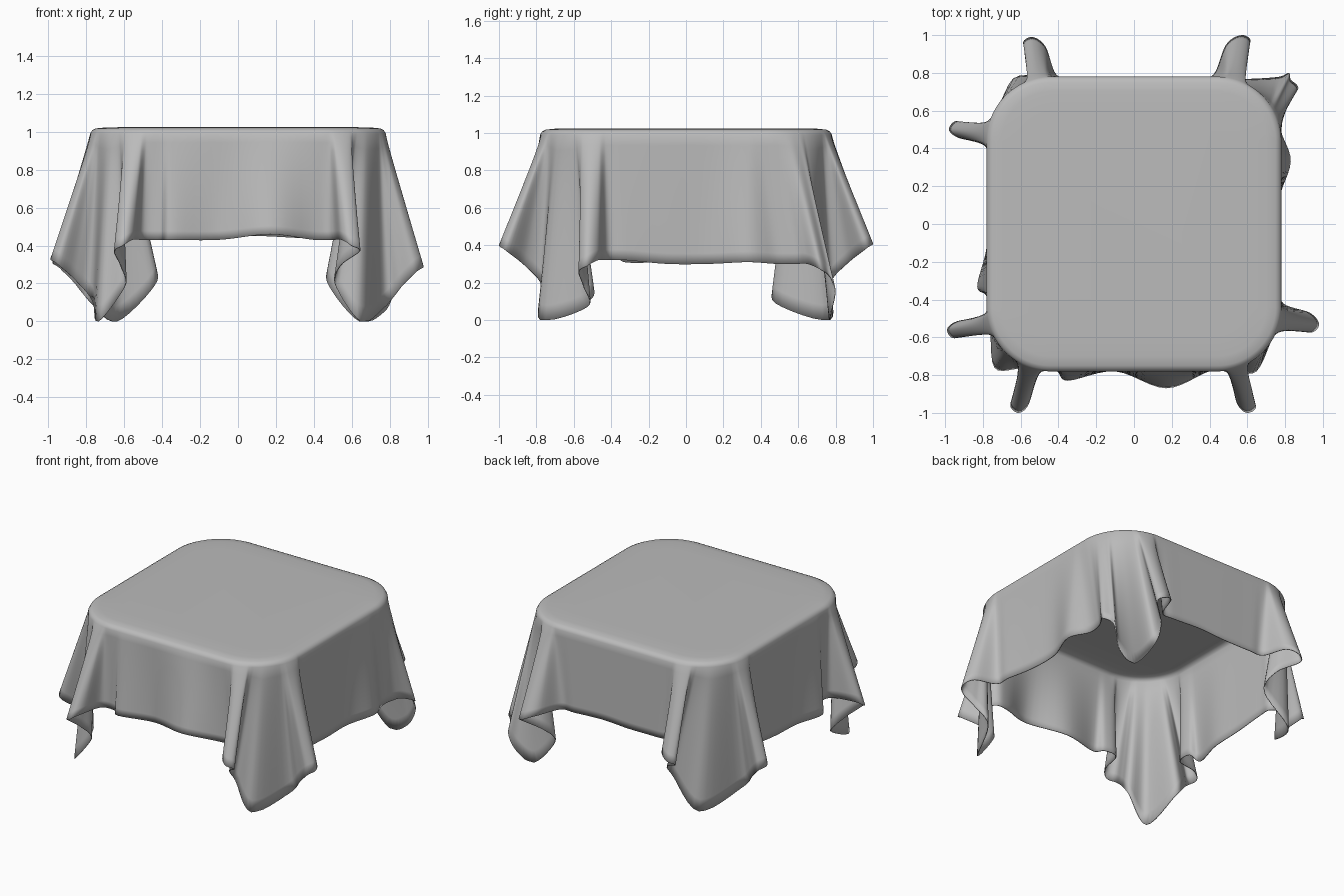
import bpy, math
from mathutils import Vector

if "Cube" in bpy.data.objects:
    bpy.data.objects.remove(bpy.data.objects["Cube"], do_unlink=True)

HALF, RADIUS, TOP = 0.78, 0.34, 1.025
CORE = HALF - RADIUS
STEPS = 6


def on_outline(x, y, inset):
    """Push a point onto the rounded square of the table top."""
    core = Vector((max(-CORE, min(CORE, x)), max(-CORE, min(CORE, y))))
    away = Vector((x, y)) - core
    return core + away.normalized() * (RADIUS - inset)


def fold(f, out, w, z, curl):
    """Hem of one pleat, from mid side to corner: along, outward, height, anchor."""
    c = min(f, .58)
    return [(f - w - .1, HALF, z, c - w * .5 - .12),
            (f - w, HALF + .01, z, c - .1),
            (f - w * .55, out - .05, z, c - .07),
            (f, out, z - .03, c - .02),
            (f + .045, out - .04, z - .06, c + .03),
            (f + .02 - curl, min(.86, out - .05), z - .14, c + .06),
            (f - curl, min(.77, out - .07), z - .25, c + .09)]


def corner(sx, sy, y_fold, x_fold, tip):
    """Two pleats and the hanging tip, ordered from the y side to the x side."""
    pts = [((sx * a, sy * o, z), (sx * t, sy * HALF)) for a, o, z, t in fold(*y_fold)]
    pts.append(((sx * tip[0], sy * tip[1], 0), (sx * HALF, sy * HALF)))
    pts += [((sx * o, sy * a, z), (sx * HALF, sy * t)) for a, o, z, t in reversed(fold(*x_fold))]
    return pts


def ripple(x, y, z):
    return [((x, y, z), (x, y))]


# Hem controls, counterclockwise
controls = corner(1, 1, (.57, 1, .15, .44, .09), (.72, .87, .13, .3, -.06), (.64, .77))[::-1]
controls += ripple(.1, HALF, .45) + ripple(-.1, HALF, .44)
controls += corner(-1, 1, (.54, .99, .13, .44, .1), (.5, .98, .08, .34, .02), (.64, .77))
controls += ripple(-HALF, .1, .32) + ripple(-HALF, -.12, .31) + ripple(-.83, -.33, .31)
controls += corner(-1, -1, (.61, 1, .1, .43, .01), (.56, .99, .08, .36, .05), (.74, .76))[::-1]
controls += ripple(-.35, -.83, .43) + ripple(-.1, -HALF, .43) + ripple(.17, -.87, .46)
controls += corner(1, -1, (.6, 1, .1, .43, .08), (.53, .98, .11, .32, 0), (.65, .78))
controls += ripple(.765, -.1, .3) + ripple(.765, .12, .3) + ripple(.83, .33, .31)


def smooth_loop(points):
    """Closed Catmull-Rom curve through the points."""
    pts, result = [Vector(p) for p in points], []
    n = len(pts)
    for i in range(n):
        a, b, c, d = (pts[(i + k) % n] for k in (-1, 0, 1, 2))
        for s in range(STEPS):
            t = s / STEPS
            result.append(b + (c - a) * (t / 2)
                          + (a * 2 - b * 5 + c * 4 - d) * (t * t / 2)
                          + (b * 3 - a - c * 3 + d) * (t ** 3 / 2))
    return result


def straight_loop(points):
    """Closed polyline, evenly divided between the points."""
    pts = [Vector(p) for p in points]
    return [a.lerp(b, s / STEPS) for a, b in zip(pts, pts[1:] + pts[:1]) for s in range(STEPS)]


hem = smooth_loop([c[0] for c in controls])
anchors = straight_loop([c[1] for c in controls])
count = len(hem)

# Rings: flat top, rounded edge, then the hanging skirt
rings = []
for inset, drop in ((.2, 0), (.08, .002), (.03, .007), (.01, .017), (0, .035)):
    rings.append([(*on_outline(a.x, a.y, inset), TOP - drop) for a in anchors])
edge = [Vector(p) for p in rings[-1]]
SKIRT = 12
for j in range(1, SKIRT + 1):
    ring = [a.lerp(h, j / SKIRT) for a, h in zip(edge, hem)]
    rings.append([(p.x, p.y, max(p.z, 0)) for p in ring])

verts = [p for ring in rings for p in ring]
faces = [tuple(range(count))]
for r in range(len(rings) - 1):
    for i in range(count):
        k = (i + 1) % count
        faces.append((r * count + i, (r + 1) * count + i, (r + 1) * count + k, r * count + k))

mesh = bpy.data.meshes.new("tablecloth")
mesh.from_pydata(verts, [], faces)
mesh.update()
cloth = bpy.data.objects.new("tablecloth", mesh)
bpy.context.collection.objects.link(cloth)

# Grey fabric
fabric = bpy.data.materials.new("grey fabric")
fabric.use_nodes = True
grey = (.5, .5, .5, 1)
fabric.diffuse_color = grey
fabric.node_tree.nodes["Principled BSDF"].inputs["Base Color"].default_value = grey
mesh.materials.append(fabric)

# Thin cloth with soft shading
bpy.context.view_layer.objects.active = cloth
cloth.select_set(True)
bpy.ops.object.shade_smooth_by_angle(angle=math.radians(50))
thick = cloth.modifiers.new("thickness", "SOLIDIFY")
thick.thickness = .006
thick.offset = -1
